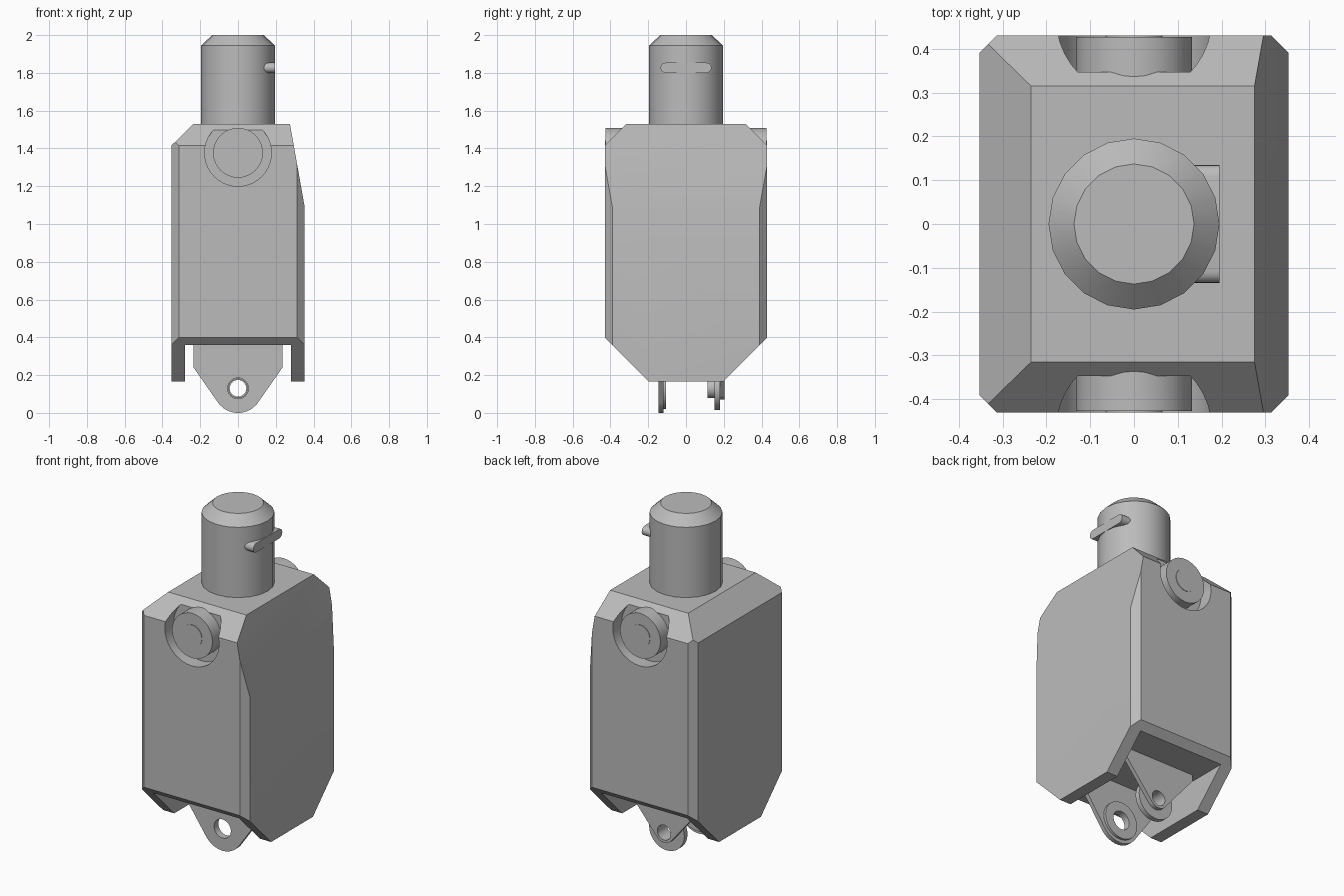
import bpy, bmesh, math
from mathutils import Vector

if "Cube" in bpy.data.objects:
    bpy.data.objects.remove(bpy.data.objects["Cube"])

GREY = (0.5, 0.5, 0.5, 1.0)
mat = bpy.data.materials.new("plain grey")
mat.use_nodes = True
mat.diffuse_color = GREY
mat.node_tree.nodes["Principled BSDF"].inputs["Base Color"].default_value = GREY


def finish(bm, name):
    bmesh.ops.recalc_face_normals(bm, faces=bm.faces)
    mesh = bpy.data.meshes.new(name)
    bm.to_mesh(mesh)
    bm.free()
    mesh.materials.append(mat)
    ob = bpy.data.objects.new(name, mesh)
    bpy.context.collection.objects.link(ob)
    return ob


def prism(name, profile, start, end, place):
    """Extrude a 2D profile; place(u, v, w) maps it into space."""
    bm = bmesh.new()
    face = bm.faces.new([bm.verts.new(place(u, v, start)) for u, v in profile])
    out = bmesh.ops.extrude_face_region(bm, geom=[face])
    move = Vector(place(0, 0, end)) - Vector(place(0, 0, start))
    verts = [g for g in out["geom"] if isinstance(g, bmesh.types.BMVert)]
    bmesh.ops.translate(bm, vec=move, verts=verts)
    return finish(bm, name)


def along_y(u, v, w):
    return (u, w, v)


def along_x(u, v, w):
    return (w, u, v)


def arc(u, v, r, a0, a1, n):
    """Points from angle a0 to a1 in degrees."""
    angles = [math.radians(a0 + (a1 - a0) * i / n) for i in range(n + 1)]
    return [(u + r * math.cos(a), v + r * math.sin(a)) for a in angles]


def disc(name, z, r, y0, y1, n=32):
    return prism(name, arc(0, z, r, 0, 360, n)[:-1], y0, y1, along_y)


def cut(ob, cutter):
    cutter.hide_render = True
    mod = ob.modifiers.new("cut", "BOOLEAN")
    mod.operation = "DIFFERENCE"
    mod.solver = "EXACT"
    mod.object = cutter
    bpy.context.view_layer.objects.active = ob
    bpy.ops.object.modifier_apply(modifier=mod.name)
    bpy.data.objects.remove(cutter)


# Housing: a block trimmed by sloping planes
X, Y, LOW, TOP = 0.353, 0.43, 0.165, 1.53
bm = bmesh.new()
bmesh.ops.create_cube(bm, size=1)
for v in bm.verts:
    v.co = (v.co.x * 2 * X, v.co.y * 2 * Y, LOW + (v.co.z + 0.5) * (TOP - LOW))
planes = [((-X, 0, 1.415), (-0.115, 0, 0.118)),     # steep top edge
          ((X, 0, 1.09), (0.44, 0, 0.078))]         # long sloping side
for s in (-1, 1):
    planes.append(((0, s * Y, 1.415), (0, s, 1)))   # top edges
    planes.append(((0, s * Y, 0.40), (0, s, -1)))   # bottom edges
    for t in (-1, 1):
        planes.append(((t * X, s * 0.39, 0), (t, s, 0)))  # upright corners
for co, no in planes:
    bmesh.ops.bisect_plane(bm, geom=bm.verts[:] + bm.edges[:] + bm.faces[:],
                           plane_co=co, plane_no=no, clear_outer=True)
    rim = [e for e in bm.edges if e.is_boundary]
    bmesh.ops.holes_fill(bm, edges=rim, sides=0)
housing = finish(bm, "housing")

# Open slot underneath, leaving two side cheeks
slot = [(-0.28, -0.2), (0.28, -0.2), (0.28, 0.36), (-0.28, 0.36)]
cut(housing, prism("slot_cutter", slot, -0.6, 0.6, along_y))

# Round pockets with knobs, front and back
KNOB_Z = 1.377
for s, side in ((-1, "front"), (1, "back")):
    cut(housing, disc("pocket_cutter", KNOB_Z, 0.177, s * 0.347, s * 0.6, 40))
    disc(side + "_knob", KNOB_Z, 0.132, s * 0.33, s * 0.427)
    disc(side + "_knob_cap", KNOB_Z, 0.065, s * 0.42, s * 0.43)

# Post with a chamfered top
bm = bmesh.new()
ring = [bm.verts.new((u, v, 1.5)) for u, v in arc(0, 0, 0.195, 0, 360, 20)[:-1]]
face = bm.faces.new(ring)
for z, scale in ((1.945, 1), (2.0, 0.137 / 0.195)):
    out = bmesh.ops.extrude_face_region(bm, geom=[face])["geom"]
    bm.faces.remove(face) if z > 1.95 else None
    face = [g for g in out if isinstance(g, bmesh.types.BMFace)][0]
    for v in face.verts:
        v.co = (v.co.x * scale, v.co.y * scale, z)
finish(bm, "post")

# Round-ended key on the side of the post
key = arc(0.108, 1.827, 0.027, -90, 90, 8) + arc(-0.108, 1.827, 0.027, 90, 270, 8)
prism("post_key", key, 0.1, 0.195, along_x)

# Hanging lugs with bored round ends
HOLE_Z = 0.13


def lug(name, half, shoulder, r, y0, y1, bore):
    dx, dz = half, shoulder - HOLE_Z
    a = math.degrees(math.atan2(dz, dx) - math.acos(r / math.hypot(dx, dz)))
    profile = [(-half, shoulder), (-half, 0.37), (half, 0.37), (half, shoulder)]
    profile += arc(0, HOLE_Z, r, a, -180 - a, 16)
    ob = prism(name, profile, y0, y1, along_y)
    cut(ob, disc("bore_cutter", HOLE_Z, bore, -0.5, 0.5))


def washer(name, r, y0, y1, bore):
    cut(disc(name, HOLE_Z, r, y0, y1), disc("bore_cutter", HOLE_Z, bore, -0.5, 0.5))


lug("front_lug", 0.235, 0.24, 0.13, -0.145, -0.12, 0.055)
washer("front_washer", 0.11, -0.12, -0.105, 0.055)
lug("back_lug", 0.235, 0.32, 0.06, 0.18, 0.205, 0.044)
washer("back_washer", 0.115, 0.15, 0.18, 0.044)
washer("back_bushing", 0.052, 0.115, 0.15, 0.044)

# Smooth round parts, keep hard edges
bpy.ops.object.select_all(action="DESELECT")
for ob in bpy.context.collection.objects:
    if ob.type == "MESH" and mat.name in ob.data.materials:
        ob.select_set(True)
        bpy.context.view_layer.objects.active = ob
bpy.ops.object.shade_smooth_by_angle(angle=math.radians(30))
